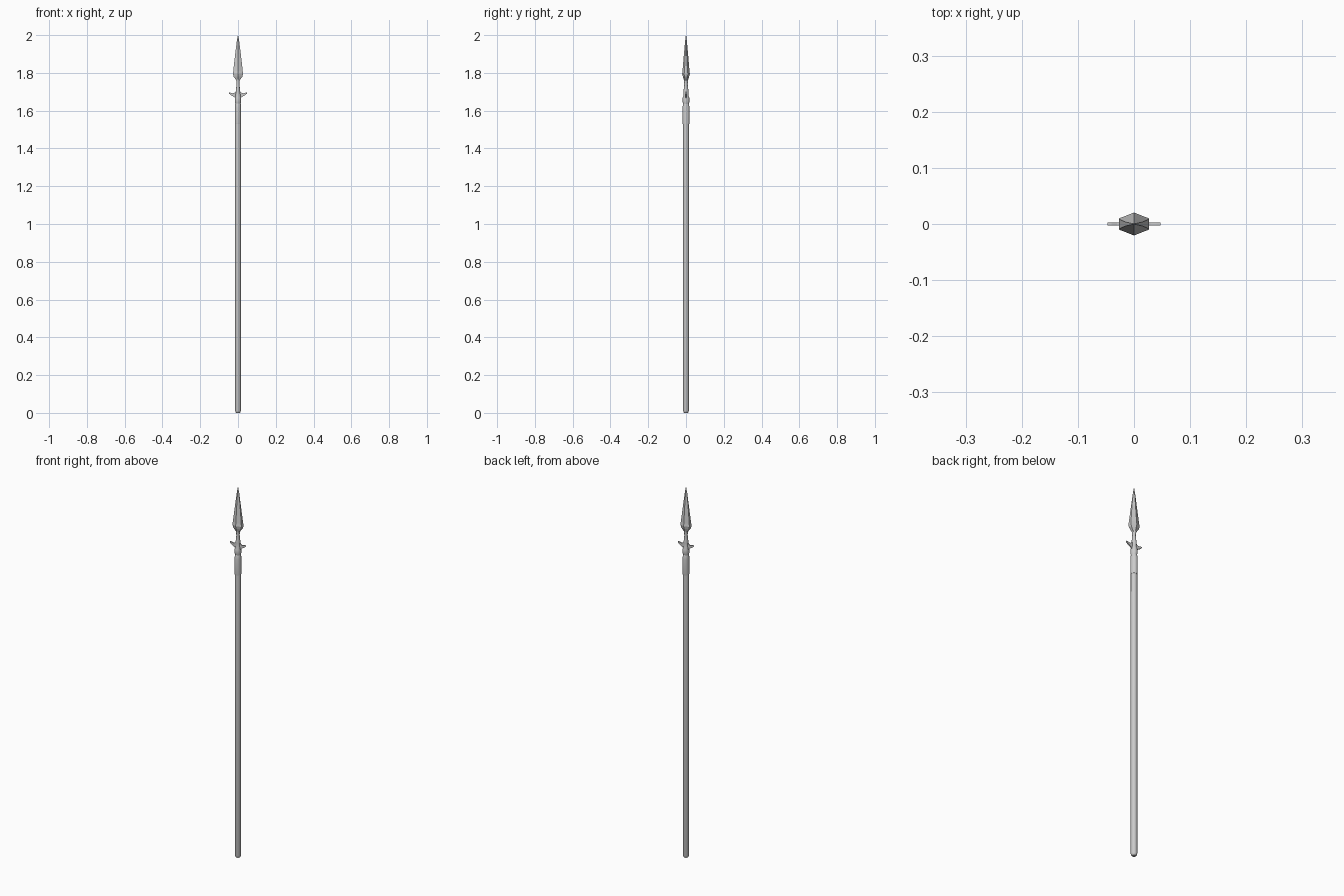
import bpy, bmesh, math

if "Cube" in bpy.data.objects:
    bpy.data.objects.remove(bpy.data.objects["Cube"])


def loft(name, rings, smooth=True):
    """Skin a list of equal-length vertex rings and cap both ends."""
    bm = bmesh.new()
    loops = [[bm.verts.new(p) for p in r] for r in rings]
    for a, b in zip(loops, loops[1:]):
        n = len(a)
        for i in range(n):
            bm.faces.new((a[i], a[(i + 1) % n], b[(i + 1) % n], b[i]))
    bm.faces.new(loops[0][::-1])
    bm.faces.new(loops[-1])
    bmesh.ops.recalc_face_normals(bm, faces=bm.faces)
    me = bpy.data.meshes.new(name)
    bm.to_mesh(me)
    bm.free()
    ob = bpy.data.objects.new(name, me)
    bpy.context.collection.objects.link(ob)
    if smooth:
        bpy.ops.object.select_all(action='DESELECT')
        ob.select_set(True)
        bpy.context.view_layer.objects.active = ob
        bpy.ops.object.shade_smooth_by_angle(angle=math.radians(35))
    return ob


def oval(z, rx, ry, n=16):
    return [(rx * math.cos(2 * math.pi * i / n), ry * math.sin(2 * math.pi * i / n), z)
            for i in range(n)]


def six(z, x, edge, ridge):
    return [(x, -edge, z), (x, edge, z), (0, ridge, z),
            (-x, edge, z), (-x, -edge, z), (0, -ridge, z)]


# wooden shaft with rounded butt
loft("shaft", [oval(z, r, r) for z, r in
               [(0, .009), (.004, .013), (.012, .0155), (1.535, .0155)]])

# metal socket, deeper front to back than it is wide
loft("socket", [oval(z, rx, ry) for z, rx, ry in
                [(1.53, .0163, .0175), (1.535, .0163, .0185), (1.615, .0160, .0185),
                 (1.632, .0150, .0165), (1.64, .0135, .0140)]])

# collar and neck
loft("neck", [oval(z, rx, ry) for z, rx, ry in
              [(1.635, .0140, .0140), (1.645, .0160, .0175), (1.668, .0155, .0175),
               (1.68, .0130, .0120), (1.70, .0120, .0135), (1.715, .0100, .0120),
               (1.74, .0080, .0090), (1.765, .0090, .0110), (1.78, .0120, .0130)]])

# faceted blade
loft("blade", [six(*r) for r in
               [(1.76, .009, .005, .010), (1.78, .0230, .0085, .0165),
                (1.795, .0265, .0100, .0205), (1.81, .0250, .0080, .0185),
                (1.90, .0150, .0035, .0110), (1.97, .0060, .0015, .0045),
                (2.00, .0006, .0005, .0006)]], smooth=False)

# pair of thin pointed side lugs, flaring down into the neck
profile = [(.005, 1.655, 1.715), (.012, 1.662, 1.702), (.020, 1.672, 1.693),
           (.030, 1.678, 1.692), (.040, 1.684, 1.695), (.047, 1.690, 1.695)]
for side, s in (("right", 1), ("left", -1)):
    loft("lug_" + side, [[(s * x, -.003, lo), (s * x, .003, lo),
                          (s * x, .003, hi), (s * x, -.003, hi)]
                         for x, lo, hi in profile], smooth=False)
